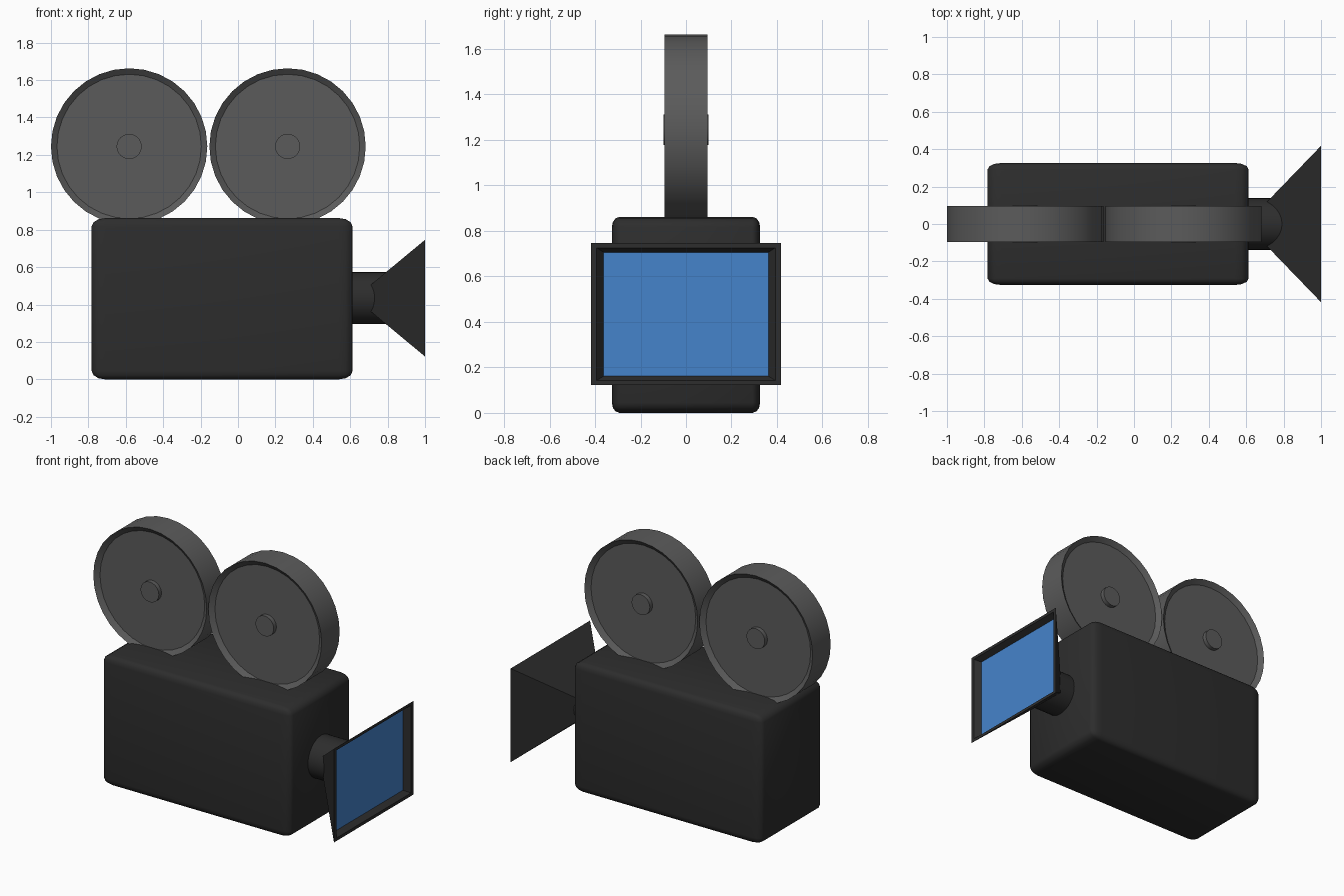
import bpy, bmesh, math
from mathutils import Vector, Matrix

if "Cube" in bpy.data.objects:
    bpy.data.objects.remove(bpy.data.objects["Cube"])


def material(name, rgb):
    m = bpy.data.materials.new(name)
    m.diffuse_color = (*rgb, 1)
    m.use_nodes = True
    m.node_tree.nodes["Principled BSDF"].inputs["Base Color"].default_value = m.diffuse_color
    return m


BLACK = material("black_casing", (0.026, 0.026, 0.026))
GREY = material("reel_grey", (0.105, 0.105, 0.105))
BLUE = material("lens_blue", (0.06, 0.23, 0.6))


def finish(name, bm, mat):
    bmesh.ops.recalc_face_normals(bm, faces=bm.faces)
    me = bpy.data.meshes.new(name)
    bm.to_mesh(me)
    bm.free()
    me.materials.append(mat)
    ob = bpy.data.objects.new(name, me)
    bpy.context.collection.objects.link(ob)
    bpy.ops.object.select_all(action='DESELECT')
    ob.select_set(True)
    bpy.context.view_layer.objects.active = ob
    bpy.ops.object.shade_smooth_by_angle(angle=math.radians(35))
    return ob


def loft(name, rings, mat):
    """Skin a list of point rings and cap both ends."""
    bm = bmesh.new()
    loops = [[bm.verts.new(p) for p in ring] for ring in rings]
    n = len(loops[0])
    for a, b in zip(loops, loops[1:]):
        for i in range(n):
            j = (i + 1) % n
            bm.faces.new((a[i], a[j], b[j], b[i]))
    bm.faces.new(loops[0])
    bm.faces.new(loops[-1])
    return finish(name, bm, mat)


def circle(center, r, axis, n=32):
    pts = []
    for i in range(n):
        a = 2 * math.pi * i / n
        c, s = r * math.cos(a), r * math.sin(a)
        pts.append(Vector(center) + Vector((c, 0, s) if axis == 'Y' else (0, c, s)))
    return pts


def rect(x, hy, hz, zc=0.434):
    return [(x, sy * hy, zc + sz * hz) for sy, sz in ((-1, -1), (1, -1), (1, 1), (-1, 1))]


# Camera body: unit cube bevelled, then stretched
bm = bmesh.new()
bmesh.ops.create_cube(bm, size=1)
bmesh.ops.bevel(bm, geom=bm.edges[:], offset=0.052, segments=3, profile=0.5, affect='EDGES')
bmesh.ops.transform(bm, verts=bm.verts, matrix=Matrix.Translation((-0.085, 0, 0.431))
                    @ Matrix.Diagonal((1.395, 0.652, 0.862, 1)))
finish("camera_body", bm, BLACK)

# Film reels with dished faces and hubs
for label, x in (("rear", -0.582), ("front", 0.265)):
    profile = [(-0.07, 0.386), (-0.095, 0.418), (0.095, 0.418), (0.07, 0.386)]
    loft(label + "_reel", [circle((x, y, 1.245), r, 'Y') for y, r in profile], GREY)
    loft(label + "_reel_hub", [circle((x, y, 1.245), 0.067, 'Y') for y in (-0.098, 0.098)], GREY)

# Lens barrel
loft("lens_barrel", [circle((x, 0, 0.434), 0.139, 'X') for x in (0.55, 0.82)], BLACK)

# Lens hood: flared pyramid, flat rim, recessed throat
loft("lens_hood", [rect(0.66, 0.066, 0.03), rect(1.0, 0.418, 0.312),
                   rect(1.0, 0.393, 0.292), rect(0.96, 0.362, 0.272)], BLACK)

# Blue lens glass
loft("lens_glass", [rect(0.955, 0.362, 0.272), rect(0.962, 0.362, 0.272)], BLUE)
